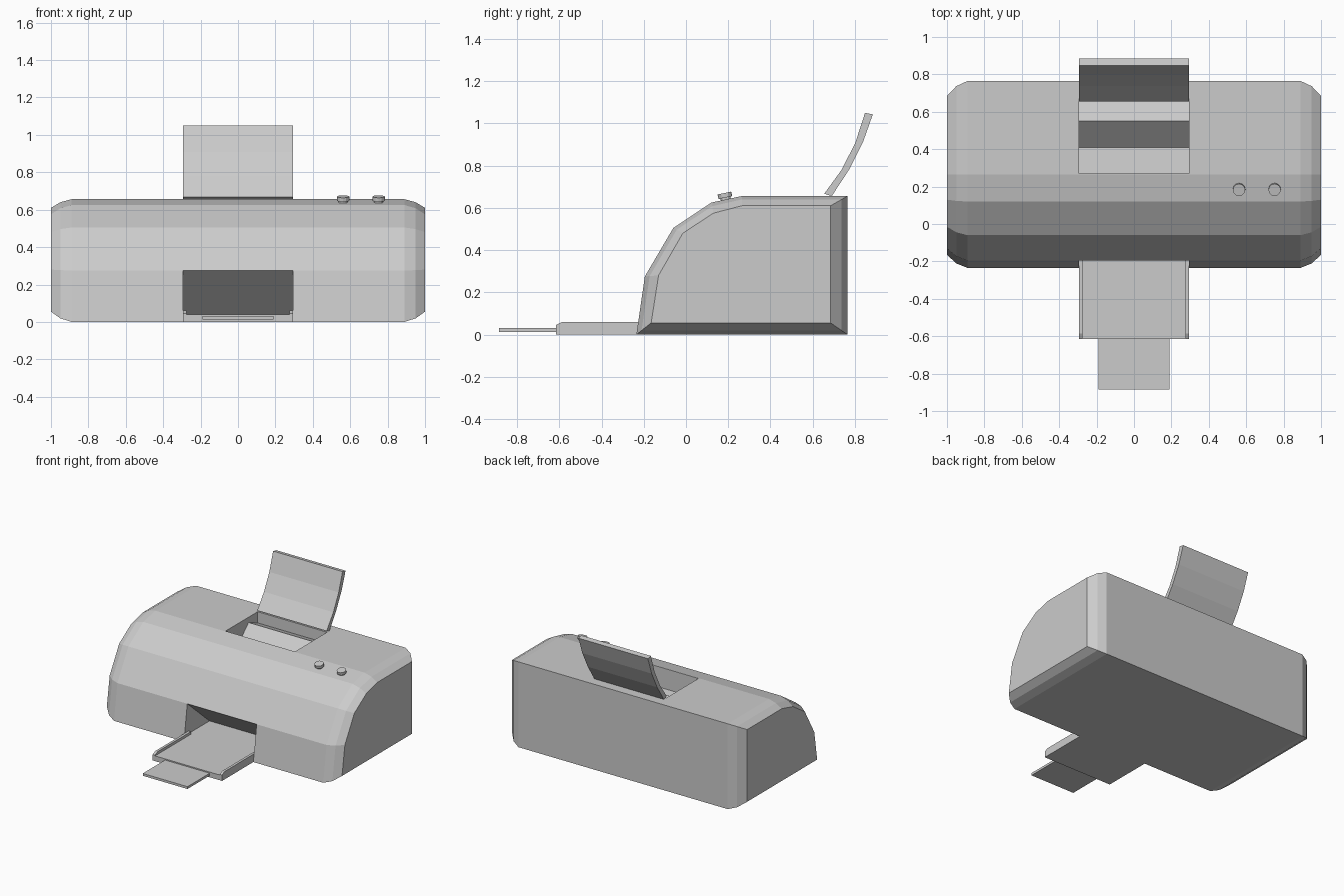
import bpy, bmesh
from math import radians
from mathutils import Matrix

if "Cube" in bpy.data.objects:
    bpy.data.objects.remove(bpy.data.objects["Cube"], do_unlink=True)

grey = bpy.data.materials.new("light grey plastic")
grey.use_nodes = True
colour = (0.6, 0.6, 0.6, 1)
grey.diffuse_color = colour
grey.node_tree.nodes["Principled BSDF"].inputs["Base Color"].default_value = colour


def finish(name, bm):
    bmesh.ops.recalc_face_normals(bm, faces=bm.faces)
    mesh = bpy.data.meshes.new(name)
    bm.to_mesh(mesh)
    bm.free()
    mesh.materials.append(grey)
    obj = bpy.data.objects.new(name, mesh)
    bpy.context.collection.objects.link(obj)
    return obj


def loft(name, sections):
    """Skin a list of (x, [(y, z), ...]) sections and cap both ends."""
    bm = bmesh.new()
    rings = [[bm.verts.new((x, y, z)) for y, z in pts] for x, pts in sections]
    n = len(rings[0])
    for a, b in zip(rings, rings[1:]):
        for i in range(n):
            j = (i + 1) % n
            bm.faces.new((a[i], a[j], b[j], b[i]))
    bm.faces.new(rings[0])
    bm.faces.new(rings[-1])
    return finish(name, bm)


def prism(name, profile, x0, x1):
    return loft(name, [(x0, profile), (x1, profile)])


def cut(target, cutter):
    mod = target.modifiers.new("cut", 'BOOLEAN')
    mod.operation = 'DIFFERENCE'
    mod.solver = 'EXACT'
    mod.object = cutter
    cutter.hide_render = True
    bpy.context.view_layer.objects.active = target
    bpy.ops.object.modifier_apply(modifier=mod.name)
    bpy.data.objects.remove(cutter, do_unlink=True)


# Body: curved profile, shrinking in two steps towards each end
outer = [(-.235, 0), (-.195, .275), (-.06, .505), (.12, .625),
         (.265, .656), (.765, .656), (.765, 0)]
inner = [(-.165, .055), (-.13, .28), (-.015, .48), (.13, .575),
         (.265, .61), (.685, .61), (.685, .055)]
middle = [(a + (c - a) * .35, b + (d - b) * .35)
          for (a, b), (c, d) in zip(outer, inner)]
right = [(-1, inner), (-.95, middle), (-.89, outer)]
body = loft("body", right + [(-x, p) for x, p in reversed(right)])

# Wedge-shaped paper exit and stepped paper feed recess
W = .295
cut(body, prism("exit_cutter", [(-.4, .04), (.075, .04), (-.195, .275), (-.4, .4)], -W, W))
cut(body, prism("feed_cutter", [(.27, .8), (.27, .5), (.41, .48), (.55, .615),
                                (.66, .57), (.66, .8)], -W, W))

# Output tray with side rails and a pull-out extension
prism("output_tray", [(-.615, 0), (-.615, .04), (-.2, .04), (-.2, 0)], -W, W)
rail = [(-.615, 0), (-.615, .045), (-.585, .06), (-.18, .06), (-.18, 0)]
for side, s in (("left", 1), ("right", -1)):
    prism(side + "_tray_rail", rail, s * (W - .02), s * W)
prism("tray_extension", [(-.885, .013), (-.885, .031), (-.58, .031), (-.58, .013)], -.19, .19)

# Curved paper support behind the feed recess
prism("paper_support", [(.655, .667), (.737, .78), (.802, .908), (.848, 1.05),
                        (.885, 1.043), (.838, .91), (.772, .78), (.69, .655)], -W, W)

# Two buttons standing square to the sloping panel
for name, x in (("inner_button", .562), ("outer_button", .752)):
    bm = bmesh.new()
    for radius, height, z in ((.024, .03, .008), (.033, .022, .028)):
        bmesh.ops.create_cone(bm, cap_ends=True, segments=12, radius1=radius,
                              radius2=radius, depth=height,
                              matrix=Matrix.Translation((0, 0, z)))
    bm.transform(Matrix.Translation((x, .19, .632)) @ Matrix.Rotation(radians(12), 4, 'X'))
    finish(name, bm)
